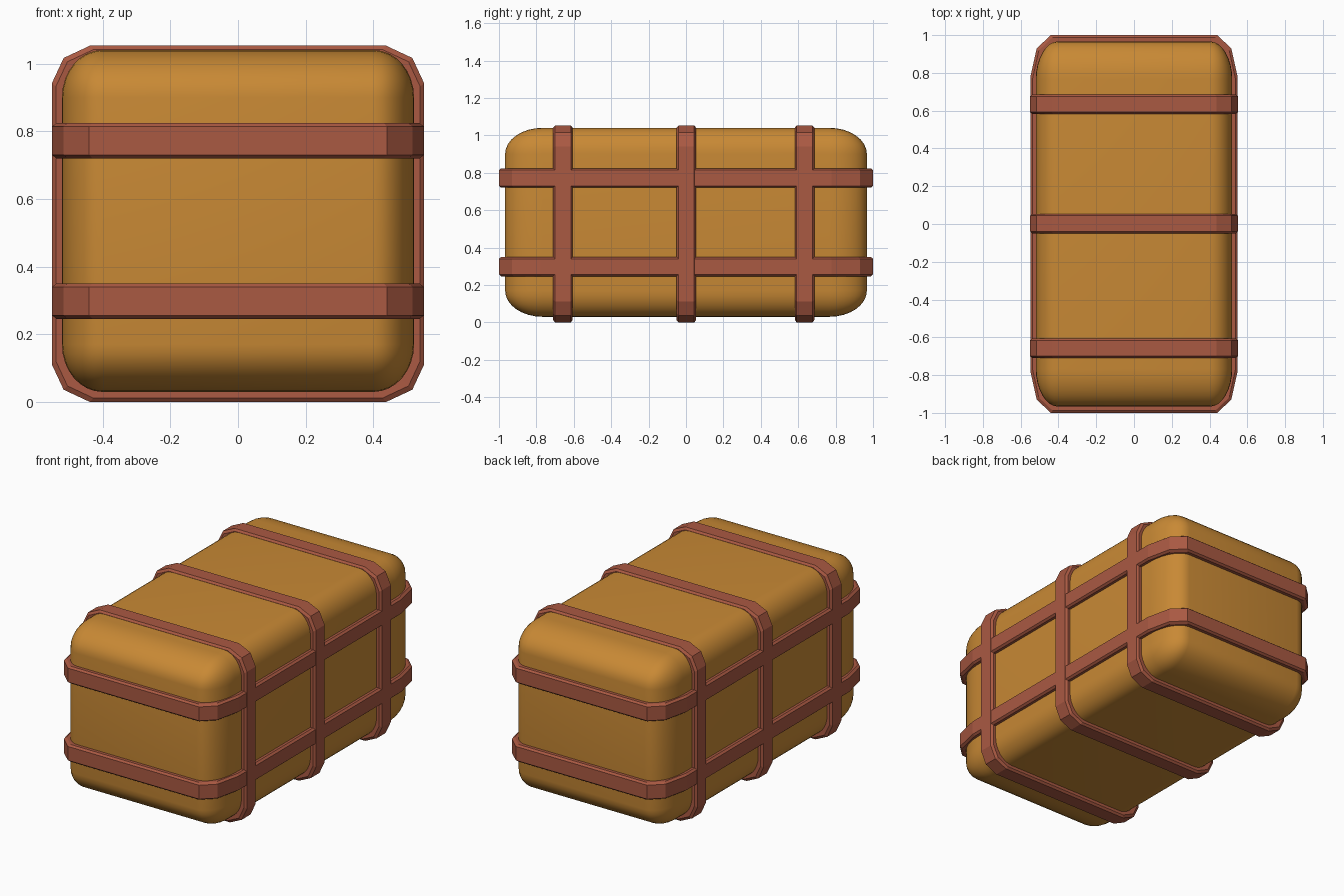
import bpy, bmesh
from mathutils import Vector

if "Cube" in bpy.data.objects:
    bpy.data.objects.remove(bpy.data.objects["Cube"])


def material(name, rgb):
    m = bpy.data.materials.new(name)
    m.diffuse_color = (*rgb, 1)
    m.use_nodes = True
    m.node_tree.nodes["Principled BSDF"].inputs["Base Color"].default_value = m.diffuse_color
    return m


TAN = material("tan_cloth", (0.58, 0.25, 0.035))
RED = material("red_leather", (0.40, 0.10, 0.055))


def finish(bm, name, mat):
    bmesh.ops.recalc_face_normals(bm, faces=bm.faces)
    me = bpy.data.meshes.new(name)
    bm.to_mesh(me)
    bm.free()
    me.materials.append(mat)
    ob = bpy.data.objects.new(name, me)
    bpy.context.collection.objects.link(ob)
    return ob


# Padded body: box rounded by a different amount along each axis
half = Vector((0.52, 0.967, 0.505))
radius = Vector((0.12, 0.20, 0.14))
bm = bmesh.new()
bmesh.ops.create_cube(bm, size=2)
for v in bm.verts:
    v.co = Vector([v.co[i] * half[i] / radius[i] for i in range(3)])
bmesh.ops.bevel(bm, geom=bm.edges[:], offset=1, offset_type='OFFSET',
                segments=8, profile=0.5, affect='EDGES')
for v in bm.verts:
    v.co = Vector([v.co[i] * radius[i] for i in range(3)]) + Vector((0, 0, 0.535))
body = finish(bm, "bundle_body", TAN)
bpy.context.view_layer.objects.active = body
body.select_set(True)
bpy.ops.object.shade_smooth_by_angle(angle=0.7)
body.select_set(False)


def strap(name, corner, place):
    """Closed band; corner is one quadrant of its outline, place maps (u, v, w) to 3D."""
    path = (corner + [(-u, v) for u, v in reversed(corner)]
            + [(-u, -v) for u, v in corner]
            + [(u, -v) for u, v in reversed(corner)])
    au, av = corner[0][0], corner[-1][1]
    # Cross-section as (depth below outer face, half offset across the band)
    section = [(0.06, -0.050), (0.012, -0.052), (0, -0.042),
               (0, 0.042), (0.012, 0.052), (0.06, 0.050)]
    bm = bmesh.new()
    rings = [[bm.verts.new(place(u * (1 - d / au), v * (1 - d / av), w))
              for d, w in section] for u, v in path]
    n, m = len(rings), len(section)
    for i in range(n):
        a, b = rings[i], rings[(i + 1) % n]
        for j in range(m):
            k = (j + 1) % m
            bm.faces.new((a[j], b[j], b[k], a[k]))
    finish(bm, name, RED)


# Upright straps around the width
for i, y in enumerate((-0.658, 0.002, 0.634)):
    strap(f"upright_strap_{i + 1}",
          [(0.55, 0.415), (0.515, 0.49), (0.437, 0.5265)],
          lambda u, v, w: (u, y + w, 0.5265 + v))

# Level straps around the length
for i, z in enumerate((0.298, 0.772)):
    strap(f"level_strap_{i + 1}",
          [(0.549, 0.778), (0.515, 0.93), (0.44, 1.0)],
          lambda u, v, w: (u, v, z + w))
